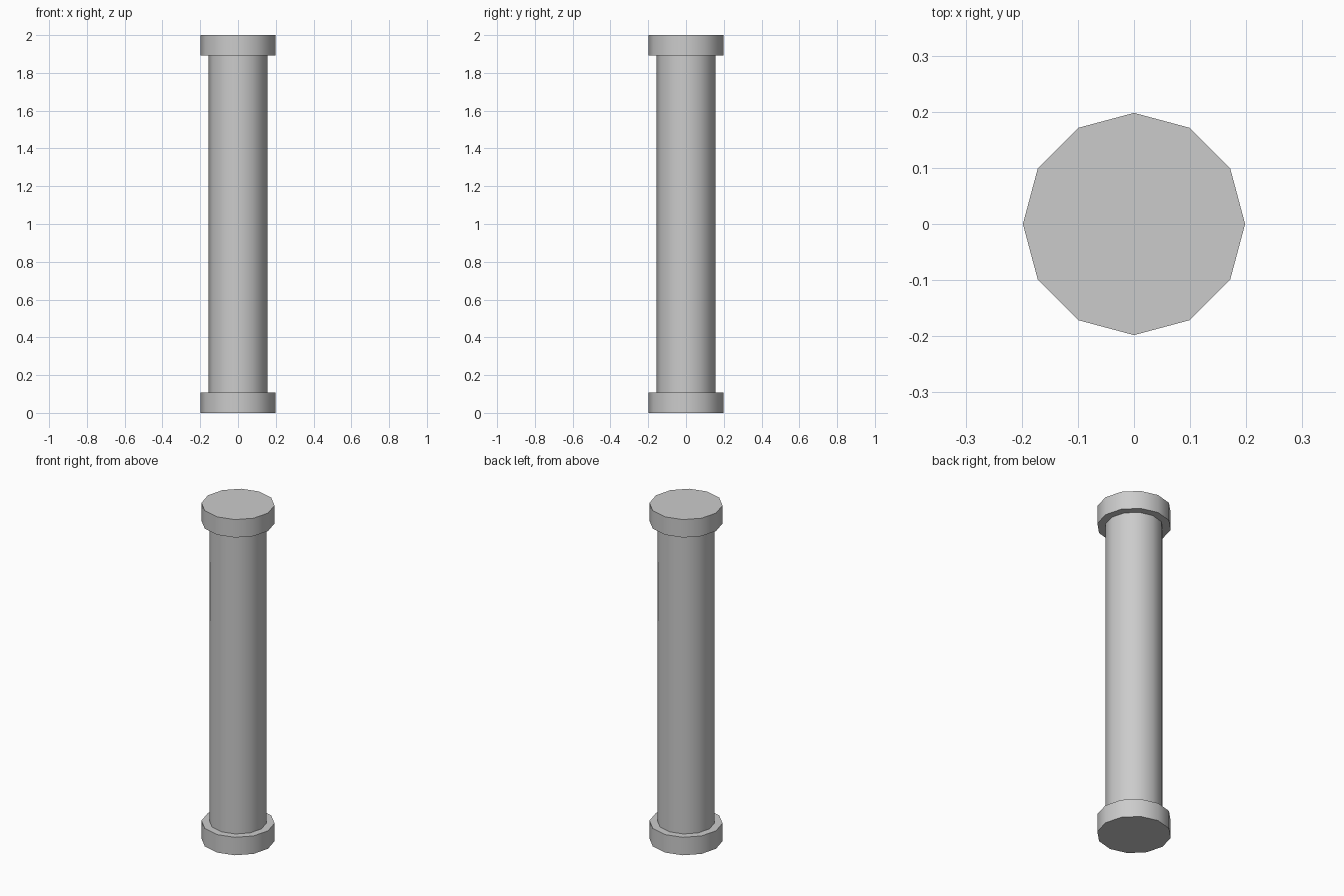
import bpy
import math

if "Cube" in bpy.data.objects:
    bpy.data.objects.remove(bpy.data.objects["Cube"])

SIDES = 12
HEIGHT = 2.0
CAP_R, CAP_H = 0.198, 0.107
SHAFT_R = 0.155


def cylinder(name, radius, z0, z1):
    bpy.ops.mesh.primitive_cylinder_add(
        vertices=SIDES, radius=radius, depth=z1 - z0,
        location=(0, 0, (z0 + z1) / 2))
    obj = bpy.context.object
    obj.name = name
    bpy.ops.object.shade_smooth_by_angle(angle=math.radians(40))
    return obj


# Column shaft between the two collars
cylinder("shaft", SHAFT_R, CAP_H, HEIGHT - CAP_H)

# Matching collars at the foot and head
cylinder("base_collar", CAP_R, 0, CAP_H)
cylinder("top_collar", CAP_R, HEIGHT - CAP_H, HEIGHT)
